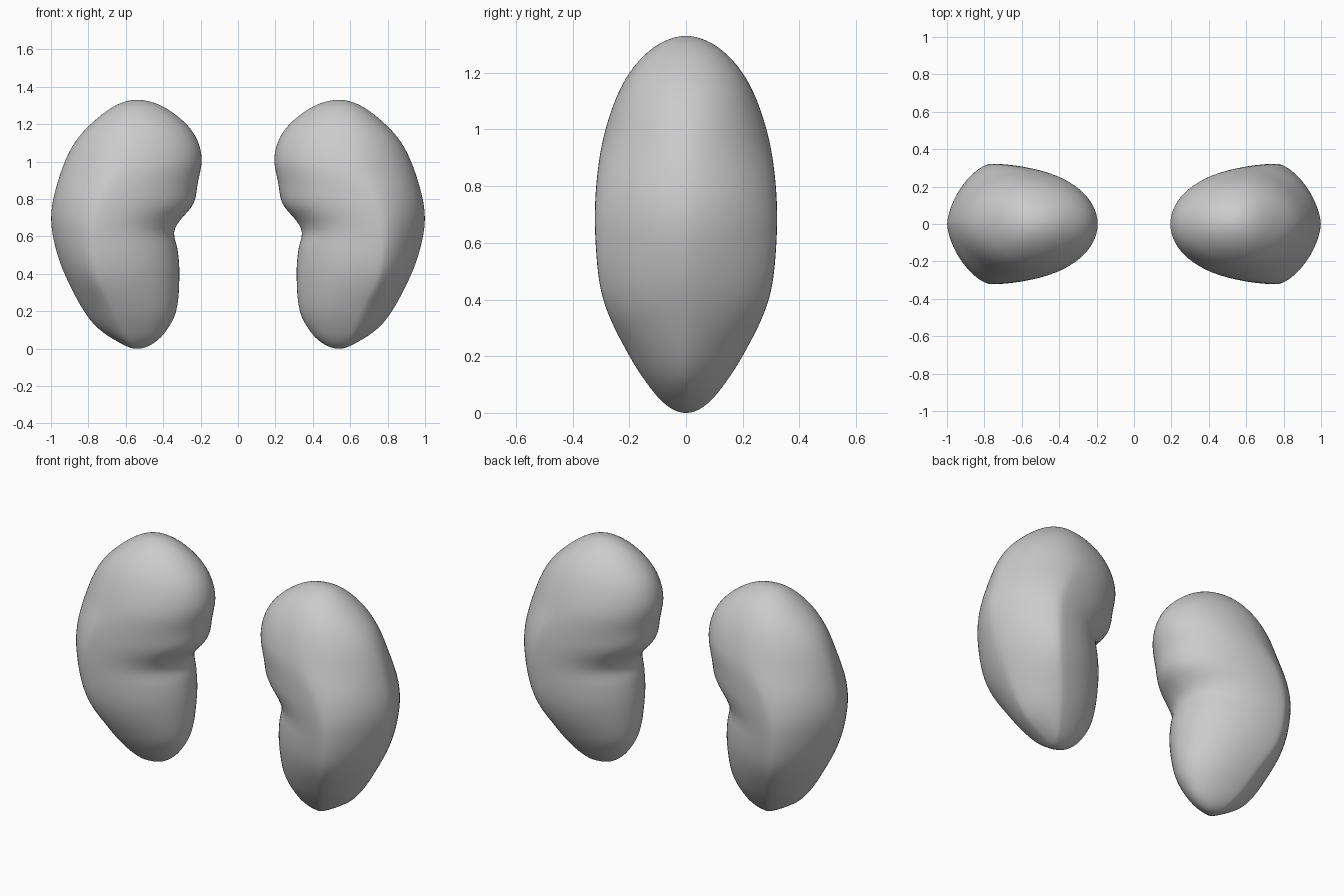
import bpy
import bmesh
from math import acos, cos, sin, pi

cube = bpy.data.objects.get("Cube")
if cube:
    bpy.data.objects.remove(cube)

HEIGHT = 1.33
RINGS, SIDES = 96, 72

# Outline curves as (height, value): inner edge, outer edge, half depth, widest line
INNER = [(0, .54), (.03, .45), (.08, .395), (.2, .33), (.4, .312), (.54, .323), (.62, .343),
         (.68, .315), (.77, .238), (.88, .215), (1.02, .193), (1.15, .235), (1.27, .36), (HEIGHT, .54)]
OUTER = [(0, .54), (.03, .63), (.13, .77), (.3, .88), (.5, .965), (.7, 1.0),
         (.9, .962), (1.1, .875), (1.25, .73), (HEIGHT, .54)]
DEPTH = [(0, 0), (.1, .135), (.2, .2), (.4, .293), (.6, .32), (.8, .318),
         (1.0, .285), (1.2, .2), (HEIGHT, 0)]
WIDEST = [(0, .54), (.2, .66), (.4, .75), (.63, .77), (.8, .72), (1.0, .6), (HEIGHT, .54)]


def smooth_curve(points):
    """Return a smooth function through the points, over the polar angle."""
    ts = [acos(max(-1, 1 - 2 * z / HEIGHT)) for z, _ in points]
    vs = [v for _, v in points]
    last = len(ts) - 1
    slopes = []
    for i in range(last + 1):
        a, b = max(i - 1, 0), min(i + 1, last)
        slopes.append((vs[b] - vs[a]) / (ts[b] - ts[a]))

    def value(t):
        i = max(k for k in range(last) if ts[k] <= t or k == 0)
        h = ts[i + 1] - ts[i]
        u = (t - ts[i]) / h
        return ((1 + 2 * u) * (1 - u) ** 2 * vs[i] + u * (1 - u) ** 2 * h * slopes[i]
                + u * u * (3 - 2 * u) * vs[i + 1] + u * u * (u - 1) * h * slopes[i + 1])
    return value


inner, outer, depth, widest = map(smooth_curve, (INNER, OUTER, DEPTH, WIDEST))


def section_point(t, angle, side):
    """Point on a cross-section: round on the inner side, tapered on the outer."""
    c, s = cos(angle), sin(angle)
    middle = widest(t)
    if c < 0:
        x, y = middle + c * (middle - inner(t)), s
    else:
        # the taper fades out towards the top
        power = 2 / (1.55 + .45 * min(1, max(0, (t - 1.5) / 1.0)))
        x = middle + c ** power * (outer(t) - middle)
        y = abs(s) ** power * (1 if s > 0 else -1)
    return side * x, y * depth(t), HEIGHT / 2 * (1 - cos(t))


def make_kidney(name, side, material):
    bm = bmesh.new()
    rings = []
    for r in range(1, RINGS):
        t = pi * r / RINGS
        rings.append([bm.verts.new(section_point(t, 2 * pi * k / SIDES, side))
                      for k in range(SIDES)])
    bottom = bm.verts.new((side * .54, 0, 0))
    top = bm.verts.new((side * .54, 0, HEIGHT))
    for k in range(SIDES):
        n = (k + 1) % SIDES
        bm.faces.new((bottom, rings[0][n], rings[0][k]))
        bm.faces.new((top, rings[-1][k], rings[-1][n]))
        for low, high in zip(rings, rings[1:]):
            bm.faces.new((low[k], low[n], high[n], high[k]))
    # soften the ridges slightly
    for _ in range(3):
        bmesh.ops.smooth_vert(bm, verts=[v for ring in rings[4:-4] for v in ring], factor=.5,
                              use_axis_x=True, use_axis_y=True, use_axis_z=True)
    bmesh.ops.recalc_face_normals(bm, faces=bm.faces)
    for face in bm.faces:
        face.smooth = True
    mesh = bpy.data.meshes.new(name)
    bm.to_mesh(mesh)
    bm.free()
    mesh.materials.append(material)
    obj = bpy.data.objects.new(name, mesh)
    bpy.context.collection.objects.link(obj)


grey = bpy.data.materials.new("plain_grey")
grey.use_nodes = True
colour = (.6, .6, .6, 1)
grey.diffuse_color = colour
grey.node_tree.nodes["Principled BSDF"].inputs["Base Color"].default_value = colour

make_kidney("left_kidney", 1, grey)
make_kidney("right_kidney", -1, grey)
